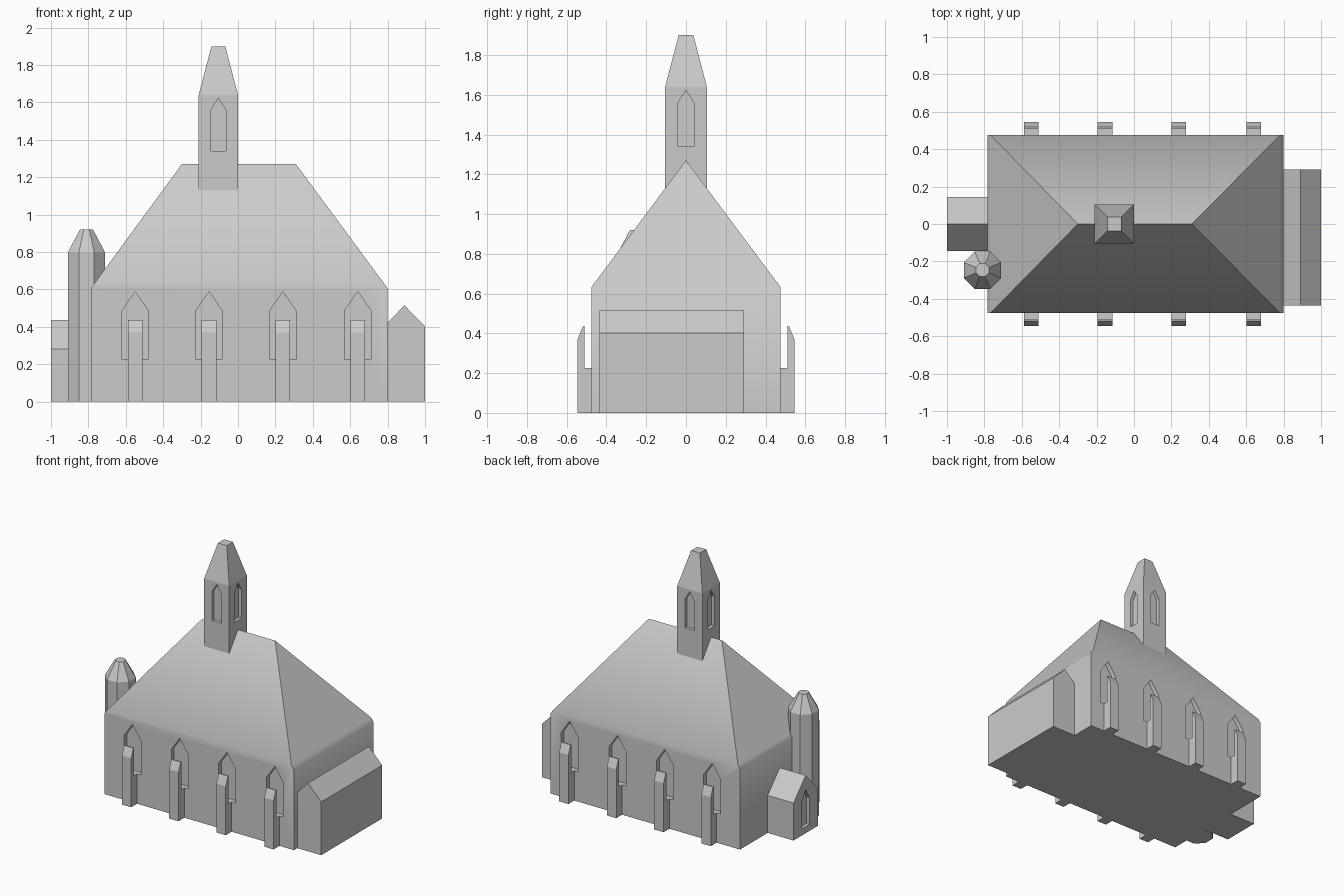
import bpy, bmesh, math
from mathutils import Vector

if "Cube" in bpy.data.objects:
    bpy.data.objects.remove(bpy.data.objects["Cube"])

stone = bpy.data.materials.new("grey_stone")
stone.diffuse_color = (0.6, 0.6, 0.6, 1)
stone.use_nodes = True
stone.node_tree.nodes["Principled BSDF"].inputs["Base Color"].default_value = stone.diffuse_color


def finish(name, bm):
    bmesh.ops.recalc_face_normals(bm, faces=bm.faces[:])
    me = bpy.data.meshes.new(name)
    bm.to_mesh(me)
    bm.free()
    me.materials.append(stone)
    ob = bpy.data.objects.new(name, me)
    bpy.context.collection.objects.link(ob)
    return ob


def add_prism(bm, pts, vec):
    """Outline swept along a vector."""
    f = bm.faces.new([bm.verts.new(p) for p in pts])
    ext = bmesh.ops.extrude_face_region(bm, geom=[f], use_keep_orig=True)
    new = [v for v in ext["geom"] if isinstance(v, bmesh.types.BMVert)]
    bmesh.ops.translate(bm, verts=new, vec=Vector(vec))


def prism(name, pts, vec):
    bm = bmesh.new()
    add_prism(bm, pts, vec)
    return finish(name, bm)


def loft(name, cx, cy, sides, levels):
    """Stacked regular rings given as (z, distance to flat side)."""
    bm = bmesh.new()
    rings = []
    for z, a in levels:
        r = a / math.cos(math.pi / sides)
        rings.append([bm.verts.new((cx + r * math.cos(math.tau * (i + .5) / sides),
                                    cy + r * math.sin(math.tau * (i + .5) / sides), z))
                      for i in range(sides)])
    bm.faces.new(rings[0])
    bm.faces.new(rings[-1])
    for lo, hi in zip(rings, rings[1:]):
        for i in range(sides):
            j = (i + 1) % sides
            bm.faces.new((lo[i], lo[j], hi[j], hi[i]))
    return finish(name, bm)


def arch(c, w, z0, z1, z2):
    """Pointed window outline as (across, height)."""
    return [(c - w, z0), (c + w, z0), (c + w, z1), (c, z2), (c - w, z1)]


def carve(ob, prisms):
    bm = bmesh.new()
    for pts, vec in prisms:
        add_prism(bm, pts, vec)
    cutter = finish("window_cutter", bm)
    cutter.hide_render = True
    mod = ob.modifiers.new("windows", "BOOLEAN")
    mod.operation, mod.solver, mod.object = "DIFFERENCE", "EXACT", cutter
    bpy.context.view_layer.objects.active = ob
    bpy.ops.object.modifier_apply(modifier=mod.name)
    bpy.data.objects.remove(cutter)


BAYS = (-0.55, -0.155, 0.24, 0.64)
DEPTH = 0.035

# Nave with hipped roof
bm = bmesh.new()
for p in ((-.784, 0), (.8, 0), (-.784, .61), (.8, .605), (-.767, .633), (.78, .633)):
    for y in (-.475, .475):
        bm.verts.new((p[0], y, p[1]))
for x in (-.30, .31):
    bm.verts.new((x, 0, 1.27))
bmesh.ops.convex_hull(bm, input=bm.verts[:])
bmesh.ops.dissolve_limit(bm, angle_limit=math.radians(2), verts=bm.verts[:], edges=bm.edges[:])
nave = finish("nave", bm)
carve(nave, [([(u, s * (.475 - DEPTH), z) for u, z in arch(c, .07, .225, .487, .588)],
              (0, s * .1, 0)) for c in BAYS for s in (-1, 1)])
for o in bpy.context.selected_objects:
    o.select_set(False)
nave.select_set(True)
bpy.context.view_layer.objects.active = nave
bpy.ops.object.shade_smooth_by_angle(angle=math.radians(42))

# Buttresses, stepped away from the windows
PROFILE = ((.46, 0), (.545, 0), (.545, .37), (.518, .437), (.51, .437), (.51, .225), (.46, .225))
for side, s in (("front", -1), ("back", 1)):
    for i, c in enumerate(BAYS):
        prism(f"{side}_buttress_{i + 1}", [(c - .039, s * y, z) for y, z in PROFILE], (.078, 0, 0))

# Bell tower with blunt spire and a window on each side
tx, th = -.105, .105
tower = loft("bell_tower", tx, 0, 4, [(1.0, th), (1.64, th), (1.90, .037)])
cuts = []
for s in (-1, 1):
    cuts.append(([(u, s * (th - .025), z) for u, z in arch(tx, .04, 1.34, 1.56, 1.623)], (0, s * .1, 0)))
    cuts.append(([(tx + s * (th - .025), u, z) for u, z in arch(0, .04, 1.34, 1.56, 1.623)], (s * .1, 0, 0)))
carve(tower, cuts)

# Stair turret
loft("stair_turret", -.81, -.247, 8, [(0, .1), (.797, .1), (.92, .035)])

# Entrance porch with pointed doorway
porch = prism("porch", [(-1, -.145, 0), (-1, .145, 0), (-1, .145, .283), (-1, 0, .437), (-1, -.145, .283)],
              (.25, 0, 0))
carve(porch, [([(-.975, u, z) for u, z in arch(0, .045, .05, .25, .33)], (-.1, 0, 0))])

# Gabled annexe
prism("annexe", [(.78, -.435, 0), (1, -.435, 0), (1, -.435, .402), (.89, -.435, .515), (.78, -.435, .402)],
      (0, .727, 0))
